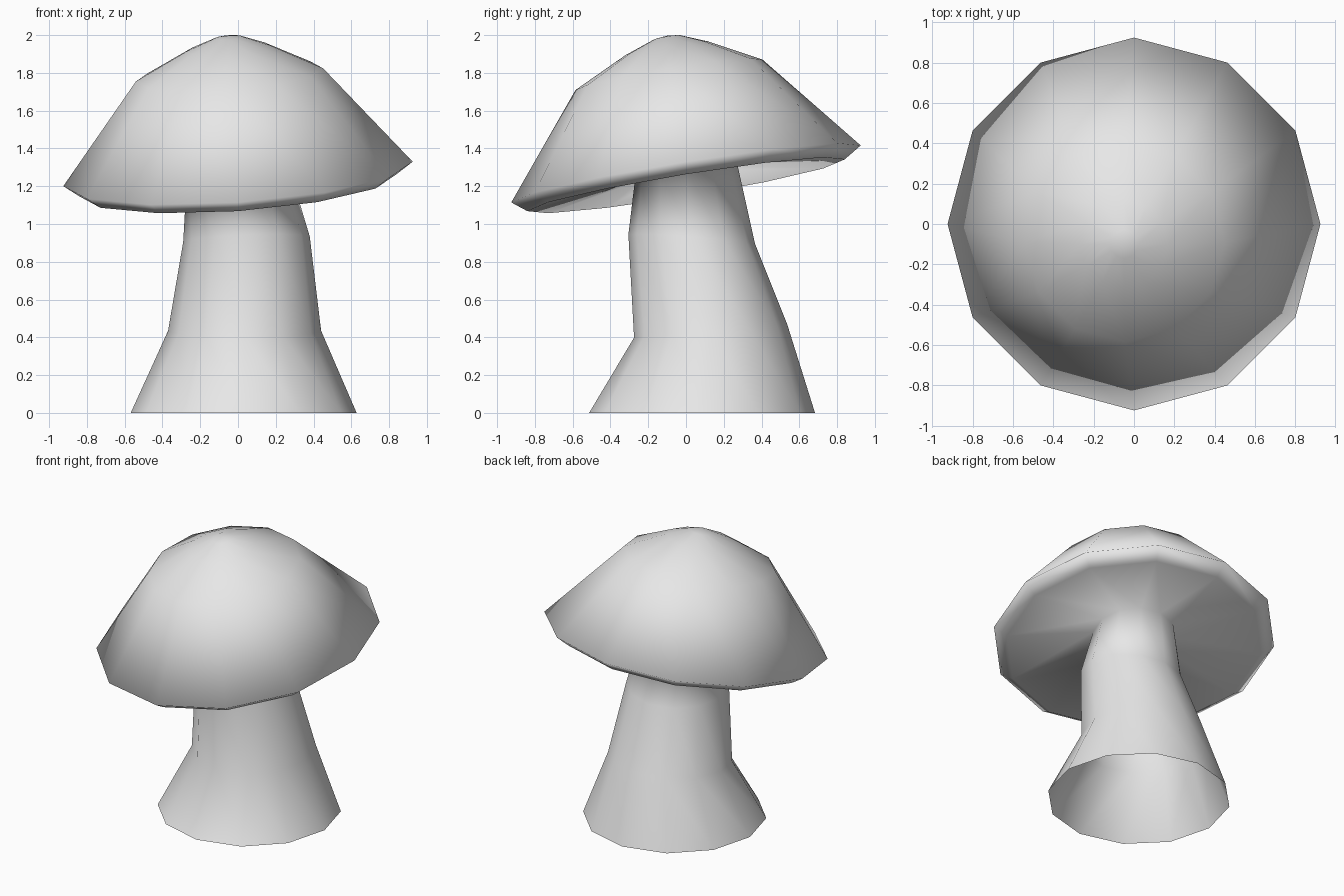
import bpy, bmesh
from math import sin, cos, tau

if "Cube" in bpy.data.objects:
    bpy.data.objects.remove(bpy.data.objects["Cube"], do_unlink=True)

SIDES = 12
CAP_TILT = (0.07, 0.163)   # rise of the cap along x and y

# Plain grey material
grey = bpy.data.materials.new("light_grey")
grey.use_nodes = True
colour = (0.8, 0.8, 0.8, 1)
grey.diffuse_color = colour
grey.node_tree.nodes["Principled BSDF"].inputs["Base Color"].default_value = colour


def add_ring(bm, x, y, z, radius, tilt):
    """Ring of vertices on a tilted plane, round when seen from above."""
    ring = []
    for i in range(SIDES):
        a = tau * i / SIDES
        dx, dy = radius * cos(a), radius * sin(a)
        ring.append(bm.verts.new((x + dx, y + dy, z + tilt[0] * dx + tilt[1] * dy)))
    return ring


# Sections from the crown down to the foot: x, y, z, radius, tilt
cap = [
    (-0.05, -0.10, 1.988, 0.07, CAP_TILT),   # crown
    (-0.05, -0.10, 1.93, 0.22, CAP_TILT),
    (-0.045, -0.09, 1.79, 0.495, CAP_TILT),  # shoulder
    (0, 0, 1.265, 0.925, CAP_TILT),          # rim
    (0, 0, 1.205, 0.84, CAP_TILT),           # lower lip
]
stem = [
    (0, 0, 1.28, 0.27, CAP_TILT),            # neck
    (0.045, 0.03, 0.92, 0.335, (0.04, -0.07)),
    (0.035, 0.13, 0.435, 0.405, (0, 0.09)),
    (0.03, 0.085, 0, 0.598, (0, 0)),         # open foot
]

# One continuous skin: apex fan, cap, gills side, stem
bm = bmesh.new()
rings = [add_ring(bm, *section) for section in cap + stem]
apex = bm.verts.new((-0.05, -0.10, 1.997))
for i in range(SIDES):
    j = (i + 1) % SIDES
    bm.faces.new((apex, rings[0][i], rings[0][j]))
    for upper, lower in zip(rings, rings[1:]):
        bm.faces.new((upper[i], lower[i], lower[j], upper[j]))
for face in bm.faces:
    face.smooth = True

mesh = bpy.data.meshes.new("mushroom")
bm.to_mesh(mesh)
bm.free()
mesh.materials.append(grey)
bpy.context.collection.objects.link(bpy.data.objects.new("mushroom", mesh))
